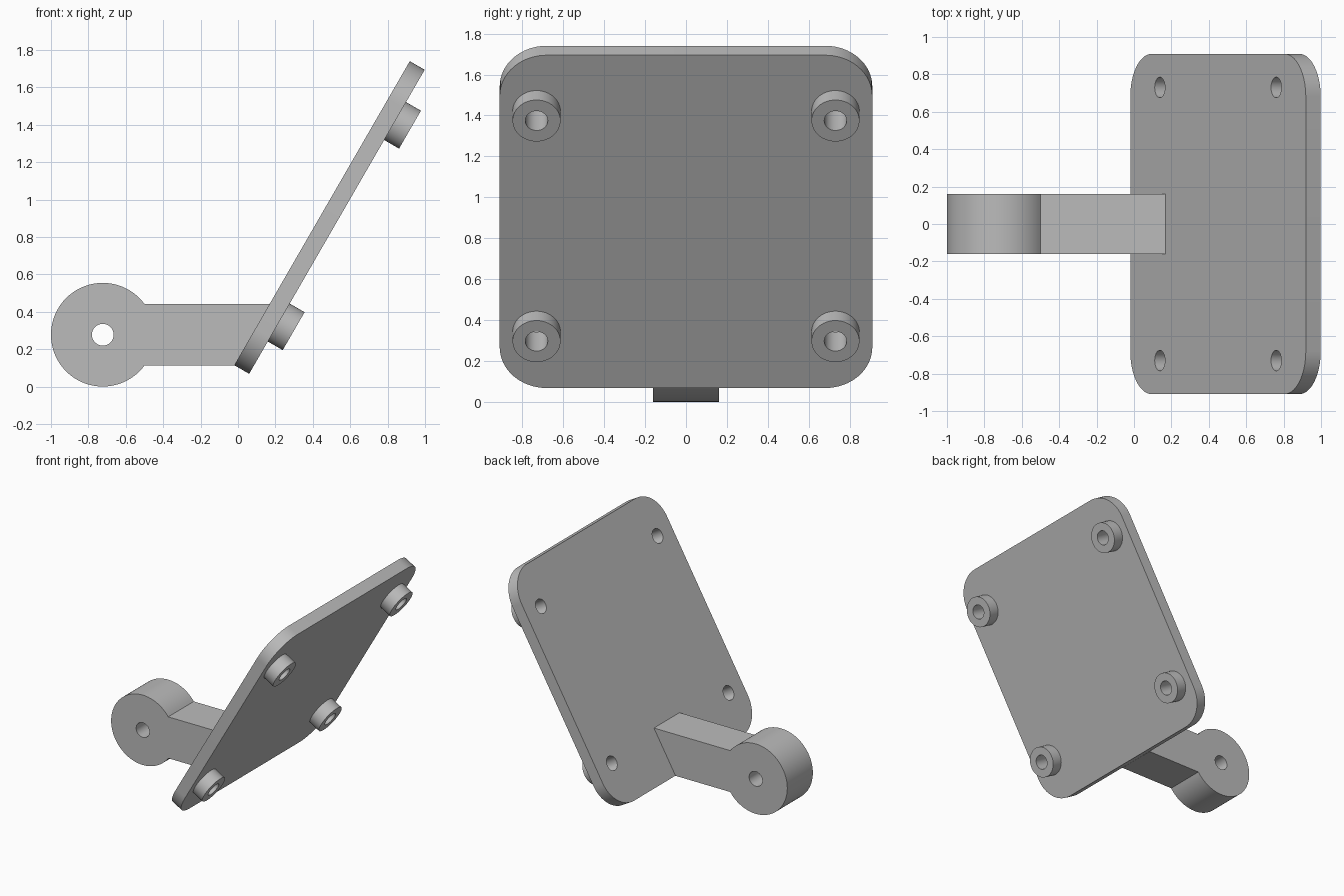
import bpy, bmesh
from math import sin, cos, pi, asin, radians
from mathutils import Matrix, Vector

cube = bpy.data.objects.get("Cube")
if cube:
    bpy.data.objects.remove(cube, do_unlink=True)

grey = bpy.data.materials.new("plain grey")
grey.use_nodes = True
colour = (0.5, 0.5, 0.5, 1)
grey.diffuse_color = colour
grey.node_tree.nodes["Principled BSDF"].inputs["Base Color"].default_value = colour


def arc(cx, cy, r, start, end, steps):
    """Points along an arc, both ends included."""
    return [(cx + r * cos(start + (end - start) * i / steps),
             cy + r * sin(start + (end - start) * i / steps)) for i in range(steps + 1)]


def circle(cx, cy, r, steps=48):
    return arc(cx, cy, r, 0, 2 * pi, steps)[:-1]


def extruded(name, loops, z0, z1, matrix):
    """Fill an outline with its holes, extrude it from z0 to z1 and place it."""
    bm = bmesh.new()
    for loop in loops:
        verts = [bm.verts.new((x, y, z0)) for x, y in loop]
        for a, b in zip(verts, verts[1:] + verts[:1]):
            bm.edges.new((a, b))
    bmesh.ops.triangle_fill(bm, use_beauty=True, edges=bm.edges[:], normal=Vector((0, 0, 1)))
    top = bmesh.ops.extrude_face_region(bm, geom=bm.faces[:], use_keep_orig=True)["geom"]
    bmesh.ops.translate(bm, vec=(0, 0, z1 - z0),
                        verts=[v for v in top if isinstance(v, bmesh.types.BMVert)])
    bmesh.ops.recalc_face_normals(bm, faces=bm.faces[:])
    mesh = bpy.data.meshes.new(name)
    bm.to_mesh(mesh)
    bm.free()
    mesh.materials.append(grey)
    obj = bpy.data.objects.new(name, mesh)
    obj.matrix_world = matrix
    bpy.context.collection.objects.link(obj)
    bpy.ops.object.select_all(action="DESELECT")
    obj.select_set(True)
    bpy.context.view_layer.objects.active = obj
    bpy.ops.object.shade_smooth_by_angle(angle=radians(30))
    return obj


# Pivot arm: round eye with a pin hole, bar cut off along the tilted plate
EYE_X, EYE_Z, EYE_R, BAR = -0.723, 0.278, 0.277, 0.164
a = asin(BAR / EYE_R)
outline = arc(EYE_X, EYE_Z, EYE_R, a, 2 * pi - a, 64)
outline += [(-0.02, EYE_Z - BAR), (0.169, EYE_Z + BAR)]
extruded("pivot_arm", [outline, circle(EYE_X, EYE_Z, 0.058)], -0.16, 0.16,
         Matrix.Rotation(pi / 2, 4, "X"))

# Mounting plate: rounded rectangle with four screw holes, leaning at 60 degrees
LENGTH, HALF_W, CORNER, THICK = 1.877, 0.91, 0.23, 0.092
HOLE_X, HOLE_Y, HOLE_R = 0.622, 0.73, 0.055
tilt = (Matrix.Translation((-0.02, 0, 0.115)) @ Matrix.Rotation(radians(-60), 4, "Y")
        @ Matrix.Translation((LENGTH / 2, 0, 0)))
outline = []
for i, (sx, sy) in enumerate([(1, 1), (-1, 1), (-1, -1), (1, -1)]):
    outline += arc(sx * (LENGTH / 2 - CORNER), sy * (HALF_W - CORNER), CORNER,
                   i * pi / 2, (i + 1) * pi / 2, 16)
spots = [(sx * HOLE_X, sy * HOLE_Y) for sx in (-1, 1) for sy in (-1, 1)]
extruded("mounting_plate", [outline] + [circle(x, y, HOLE_R) for x, y in spots],
         -THICK, 0, tilt)

# Standoffs: hollow bosses under the plate, in line with the holes
for x, y in spots:
    name = ("lower" if x < 0 else "upper") + ("_front" if y < 0 else "_back") + "_standoff"
    extruded(name, [circle(x, y, 0.117), circle(x, y, HOLE_R)], -2 * THICK, -THICK, tilt)
